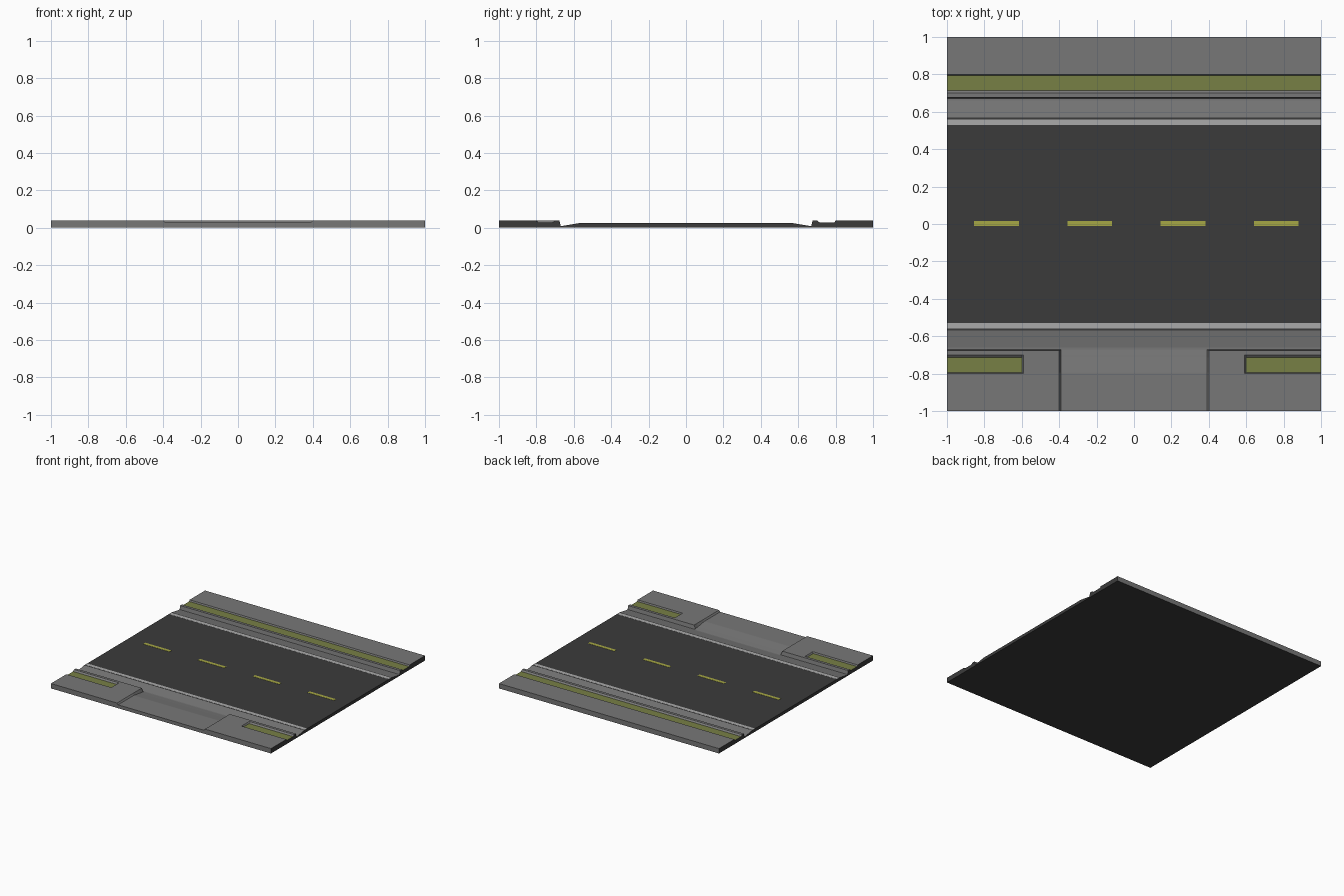
import bpy, bmesh

if "Cube" in bpy.data.objects:
    bpy.data.objects.remove(bpy.data.objects["Cube"])


def material(name, rgb):
    m = bpy.data.materials.new(name)
    m.diffuse_color = (*rgb, 1)
    m.use_nodes = True
    m.node_tree.nodes["Principled BSDF"].inputs["Base Color"].default_value = m.diffuse_color
    return m


CONCRETE = material("concrete grey", (0.185, 0.185, 0.185))
ASPHALT = material("dark asphalt", (0.044, 0.044, 0.044))
GRASS = material("dry grass", (0.185, 0.215, 0.06))
YELLOW = material("dash yellow", (0.38, 0.39, 0.06))
LINE = material("edge line grey", (0.40, 0.40, 0.40))

# Outward distance from the road centre, and heights of each kind of section
D = [0.57, 0.66, 0.67, 0.677, 0.70, 0.713, 0.794, 0.80, 1.0]
VERGE = [0.025, 0.01, 0.01, 0.04, 0.04, 0.029, 0.029, 0.04, 0.04]
PAVED = [0.025, 0.01, 0.01, 0.04, 0.04, 0.04, 0.04, 0.04, 0.04]
DRIVE = [0.025, 0.01, 0.01, 0.011, 0.014, 0.0155, 0.0275, 0.028, 0.028]


def finish(bm, name, mats):
    bmesh.ops.recalc_face_normals(bm, faces=bm.faces)
    me = bpy.data.meshes.new(name)
    bm.to_mesh(me)
    bm.free()
    for m in mats:
        me.materials.append(m)
    ob = bpy.data.objects.new(name, me)
    bpy.context.collection.objects.link(ob)
    return ob


def sidewalk(name, side, sections):
    """Loft sections along x; left open at the hidden seam with the road."""
    bm = bmesh.new()
    rings = []
    for x, heights in sections:
        pts = list(zip(D, heights)) + [(1.0, 0.0), (D[0], 0.0)]
        rings.append([bm.verts.new((x, side * d, z)) for d, z in pts])
    for (sa, a), (sb, b) in zip(zip(sections, rings), zip(sections[1:], rings[1:])):
        for i in range(len(a) - 1):
            f = bm.faces.new((a[i], a[i + 1], b[i + 1], b[i]))
            if i == 5 and sa[1] is VERGE and sb[1] is VERGE:
                f.material_index = 2      # planted strip
            elif i == len(a) - 2:
                f.material_index = 1      # underside
    for r in (rings[0], rings[-1]):       # cut ends
        bm.faces.new(r).material_index = 1
    return finish(bm, name, [CONCRETE, ASPHALT, GRASS])


def box(name, x0, x1, y0, y1, z0, z1, mat):
    bm = bmesh.new()
    bmesh.ops.create_cube(bm, size=1)
    for v in bm.verts:
        v.co = (x1 if v.co.x > 0 else x0, y1 if v.co.y > 0 else y0,
                z1 if v.co.z > 0 else z0)
    return bm, finish


def plate(name, x0, x1, y0, y1, z0, z1, mat, drop_sides=False):
    bm, _ = box(name, x0, x1, y0, y1, z0, z1, mat)
    if drop_sides:                        # seam faces hidden by the sidewalks
        bm.normal_update()
        bmesh.ops.delete(bm, geom=[f for f in bm.faces if abs(f.normal.y) > 0.5],
                         context='FACES')
    return finish(bm, name, [mat])


# Road slab
plate("road", -1, 1, -D[0], D[0], 0, 0.025, ASPHALT, True)

# Back sidewalk with a continuous planted strip
sidewalk("back_sidewalk", 1, [(-1, VERGE), (1, VERGE)])

# Front sidewalk, lowered in the middle for a driveway
half = [(0.39, DRIVE), (0.40, PAVED), (0.592, PAVED), (0.60, VERGE), (1, VERGE)]
sidewalk("front_sidewalk", -1, [(-x, h) for x, h in reversed(half)] + half)

# Edge lines
for side, name in ((1, "back_edge_line"), (-1, "front_edge_line")):
    ys = sorted((side * 0.53, side * 0.56))
    plate(name, -1, 1, *ys, 0.0245, 0.0258, LINE)

# Centre dashes
for i in range(4):
    cx = -0.735 + 0.4985 * i
    plate(f"centre_dash_{i + 1}", cx - 0.12, cx + 0.12, -0.011, 0.016, 0.0245, 0.0265, YELLOW)
